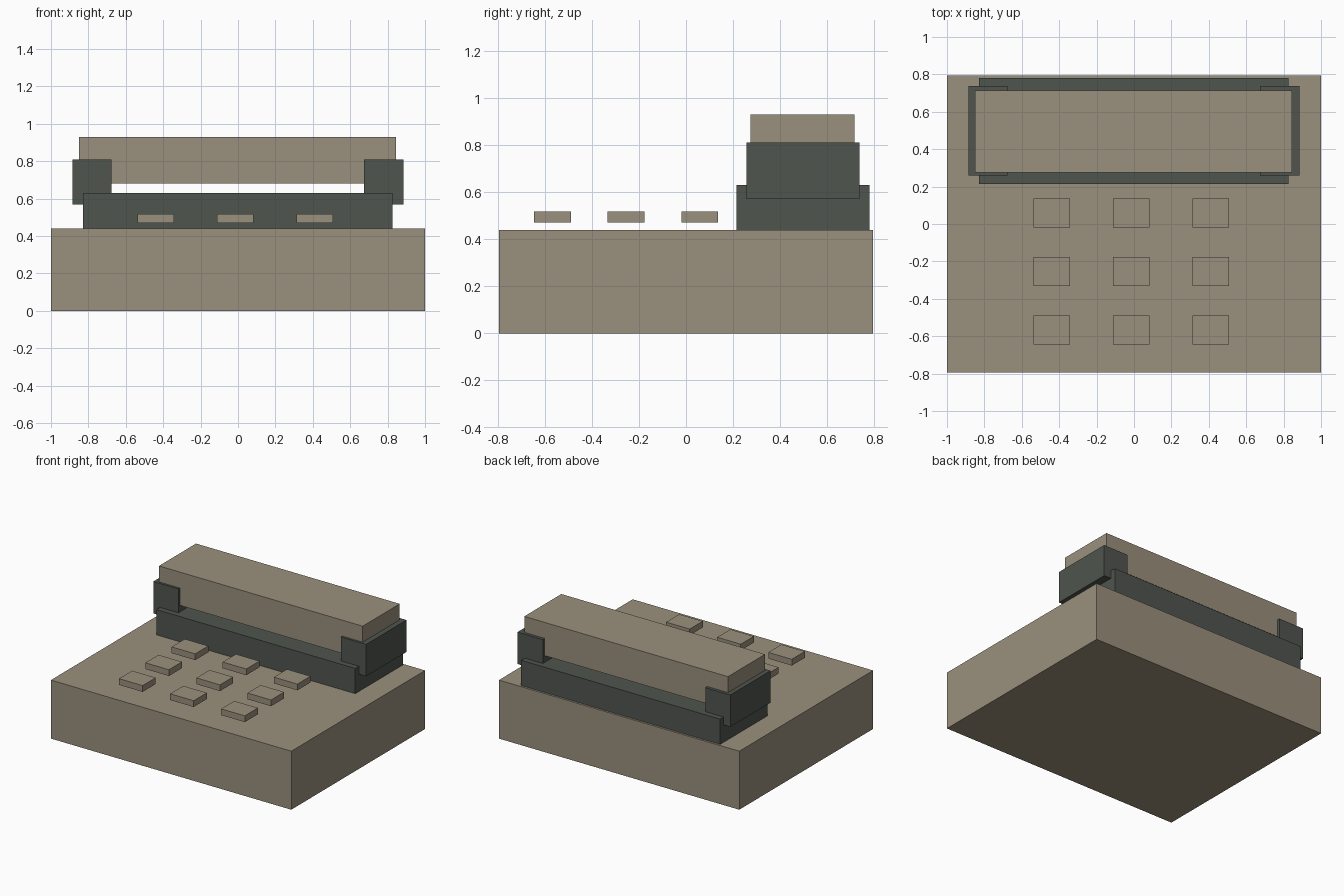
import bpy
import bmesh

if "Cube" in bpy.data.objects:
    bpy.data.objects.remove(bpy.data.objects["Cube"])


def material(name, rgb):
    m = bpy.data.materials.new(name)
    m.diffuse_color = (*rgb, 1.0)
    m.use_nodes = True
    m.node_tree.nodes["Principled BSDF"].inputs["Base Color"].default_value = m.diffuse_color
    return m


beige = material("beige", (0.323, 0.279, 0.202))
dark_grey = material("dark grey", (0.080, 0.089, 0.076))


def box(name, x, y, z, mat):
    """Box from (min, max) ranges along each axis."""
    bm = bmesh.new()
    bmesh.ops.create_cube(bm, size=1.0)
    for v in bm.verts:
        v.co = [r[0] if c < 0 else r[1] for c, r in zip(v.co, (x, y, z))]
    mesh = bpy.data.meshes.new(name)
    bm.to_mesh(mesh)
    bm.free()
    mesh.materials.append(mat)
    obj = bpy.data.objects.new(name, mesh)
    bpy.context.collection.objects.link(obj)
    return obj


# Body of the telephone and the cradle along its back
box("base", (-1, 1), (-0.795, 0.795), (0, 0.44), beige)
box("cradle", (-0.83, 0.825), (0.215, 0.78), (0.44, 0.63), dark_grey)

# Handset: bar with an ear and a mouth piece at its ends
box("handset_bar", (-0.85, 0.845), (0.275, 0.715), (0.68, 0.93), beige)
for name, x in (("earpiece", (-0.885, -0.677)), ("mouthpiece", (0.675, 0.885))):
    box(name, x, (0.258, 0.738), (0.57, 0.81), dark_grey)

# Three by three keypad, keys raised just above the base
for row in range(3):
    for col in range(3):
        cx = -0.44 + 0.425 * col
        cy = -0.567 + 0.3125 * row
        box(f"key_{row + 1}_{col + 1}", (cx - 0.098, cx + 0.098),
            (cy - 0.078, cy + 0.078), (0.47, 0.517), beige)
